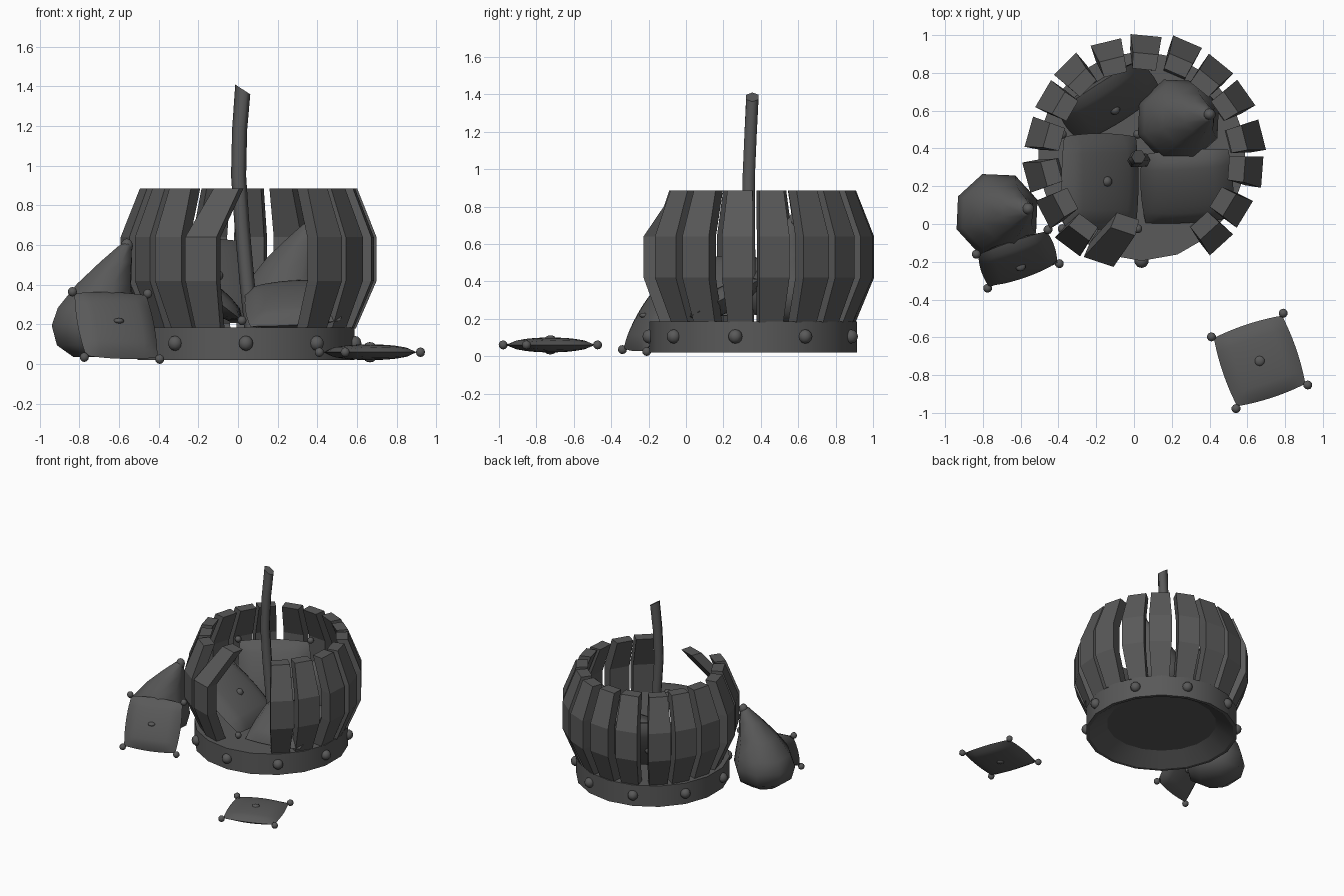
import bpy, bmesh, math, random
from mathutils import Vector, Matrix

random.seed(4)
if bpy.data.objects.get("Cube"):
    bpy.data.objects.remove(bpy.data.objects["Cube"])

GREY = (0.1, 0.1, 0.1, 1)
mat = bpy.data.materials.new("dark grey")
mat.use_nodes = True
mat.diffuse_color = GREY
mat.node_tree.nodes["Principled BSDF"].inputs["Base Color"].default_value = GREY

CENTRE = Vector((0.04, 0.36, 0))
STAVE_CENTRE = Vector((0.055, 0.37, 0))


def finish(name, bm, smooth=None):
    bmesh.ops.recalc_face_normals(bm, faces=bm.faces)
    mesh = bpy.data.meshes.new(name)
    bm.to_mesh(mesh)
    bm.free()
    ob = bpy.data.objects.new(name, mesh)
    bpy.context.collection.objects.link(ob)
    mesh.materials.append(mat)
    if smooth:
        bpy.ops.object.select_all(action='DESELECT')
        ob.select_set(True)
        bpy.context.view_layer.objects.active = ob
        bpy.ops.object.shade_smooth_by_angle(angle=math.radians(smooth))
    return ob


def loft(bm, rings):
    """Skin rings of points and cap both ends."""
    rows = [[bm.verts.new(p) for p in ring] for ring in rings]
    n = len(rows[0])
    bm.faces.new(rows[0])
    bm.faces.new(rows[-1])
    for a, b in zip(rows, rows[1:]):
        for i in range(n):
            j = (i + 1) % n
            bm.faces.new((a[i], a[j], b[j], b[i]))


def circle(centre, r, n, turn=0.0):
    return [Vector(centre) + Vector((r * math.cos(turn + math.tau * i / n),
                                     r * math.sin(turn + math.tau * i / n), 0))
            for i in range(n)]


def ball(bm, place, r, scale=(1, 1, 1)):
    m = Matrix.Translation(place) @ Matrix.Diagonal((*scale, 1))
    bmesh.ops.create_uvsphere(bm, u_segments=10, v_segments=6, radius=r, matrix=m)


# Base band: 18 sides, solid on top, recessed underneath
bm = bmesh.new()
loft(bm, [circle(CENTRE + Vector((0, 0, z)), r, 18, math.radians(10))
          for r, z in ((0.4, 0.1), (0.53, 0.02), (0.555, 0.02), (0.555, 0.185))])
finish("base_band", bm, 30)

# Studs round the band
bm = bmesh.new()
for i in range(9):
    a = math.radians(-90 + 40 * i)
    ball(bm, CENTRE + Vector((0.555 * math.cos(a), 0.555 * math.sin(a), 0.105)), 0.038)
finish("band_studs", bm, 60)

# Bowed wooden staves, two left out at the front; the one beside the gap sags inward
PROFILE = ((0.18, 0.53, 0.066), (0.42, 0.63, 0.083), (0.64, 0.63, 0.083), (0.885, 0.535, 0.068))
THICK = 0.085
for i in range(18):
    deg = 90 + 20 * i
    if deg % 360 in (270, 290):
        continue
    sags = deg == 250
    a = math.radians(deg - 3 if sags else deg + random.uniform(-1.5, 1.5))
    out = Vector((math.cos(a), math.sin(a), 0))
    twist = Matrix.Rotation(math.radians(random.uniform(-6, 6)), 3, 'Z')
    face = twist @ out
    side = Vector((-face.y, face.x, 0))
    grow = random.uniform(-0.012, 0.012)
    rings = []
    for z, r, w in PROFILE:
        ro = r + (grow if z > 0.3 else 0)
        mid = STAVE_CENTRE + Vector((0, 0, z))
        if sags and z > 0.8:
            ro -= 0.08
            mid.x += 0.06
        rings.append([mid + out * ro - face * t + side * s * w * (1 - t)
                      for t, s in ((0, -1), (0, 1), (THICK, 1), (THICK, -1))])
    bm = bmesh.new()
    loft(bm, rings)
    finish("stave", bm)

# Crooked centre post with a slanted end
PATH = ((0.07, 0.33, 0.18), (0.045, 0.34, 0.42), (0.02, 0.335, 0.7),
        (0.003, 0.335, 0.95), (0.008, 0.345, 1.18), (0.024, 0.355, 1.385))
bm = bmesh.new()
rings = [circle(p, 0.038, 6) for p in PATH]
for p in rings[-1]:
    p.z -= (p.x - PATH[-1][0]) * 0.65
loft(bm, rings)
finish("centre_post", bm, 62)


def pillow(name, centre, across, up, thick, trim=True):
    """Square pillow spanned by two edge vectors, with button and corner knobs."""
    centre, across, up = Vector(centre), Vector(across) / 2, Vector(up) / 2
    normal = across.cross(up).normalized()
    bm = bmesh.new()
    bmesh.ops.create_grid(bm, x_segments=10, y_segments=10, size=1)
    copy = bmesh.ops.duplicate(bm, geom=bm.verts[:] + bm.edges[:] + bm.faces[:])["geom"]
    lower = {v for v in copy if isinstance(v, bmesh.types.BMVert)}
    for v in bm.verts:
        u, w = v.co.x, v.co.y
        puff = (max(0, 1 - u * u) * max(0, 1 - w * w)) ** 0.42
        sign = -1 if v in lower else 1
        v.co = (centre + across * u * (1.02 - 0.07 * w * w) + up * w * (1.02 - 0.07 * u * u)
                + normal * sign * puff * thick / 2)
    bmesh.ops.remove_doubles(bm, verts=bm.verts[:], dist=0.0005)
    if trim:
        flat = 1 if thick > 0.1 else 0.5
        for sign in (-1, 1):
            ball(bm, centre + normal * sign * thick * 0.46, 0.028, (1, 1, flat))
        for su in (-1, 1):
            for sv in (-1, 1):
                ball(bm, centre + across * su + up * sv, 0.024)
    finish(name, bm, 80)


pillow("ground_pillow", (0.665, -0.725, 0.06), (0.38, 0.125, 0), (-0.13, 0.38, 0), 0.08)
pillow("leaning_pillow", (-0.615, -0.185, 0.195), (0.38, 0.13, -0.01), (-0.06, 0.18, 0.33), 0.1)
pillow("inner_side_pillow", (-0.18, 0.225, 0.375), (0.4, 0, -0.31), (0, 0.5, 0), 0.13)
pillow("inner_back_pillow", (-0.13, 0.65, 0.42), (0.44, 0.28, 0), (-0.13, 0.17, 0.42), 0.13)
# Plain cushion propped up on the floor behind the gap
pillow("floor_cushion", (0.28, 0.2, 0.3), (0.48, 0.03, 0.03), (-0.02, 0.38, 0.2), 0.14, trim=False)


# Drop-shaped sacks with a drooping tip
SACK = ((0.11, 0, 0), (0.2, 0.06, 0), (0.228, 0.16, 0), (0.205, 0.25, 0.01),
        (0.145, 0.37, 0.05), (0.085, 0.48, 0.11), (0.035, 0.56, 0.155), (0.02, 0.575, 0.165))


def sack(name, x, y, z):
    bm = bmesh.new()
    loft(bm, [circle((x + s, y + s * 0.15, z + h), r, 8, math.radians(20)) for r, h, s in SACK])
    ball(bm, Vector((x + 0.165, y + 0.03, z + 0.56)), 0.032, (1, 1, 1.2))
    finish(name, bm, 80)


sack("outer_sack", -0.725, 0.05, 0.035)
sack("inner_sack", 0.235, 0.55, 0.17)
